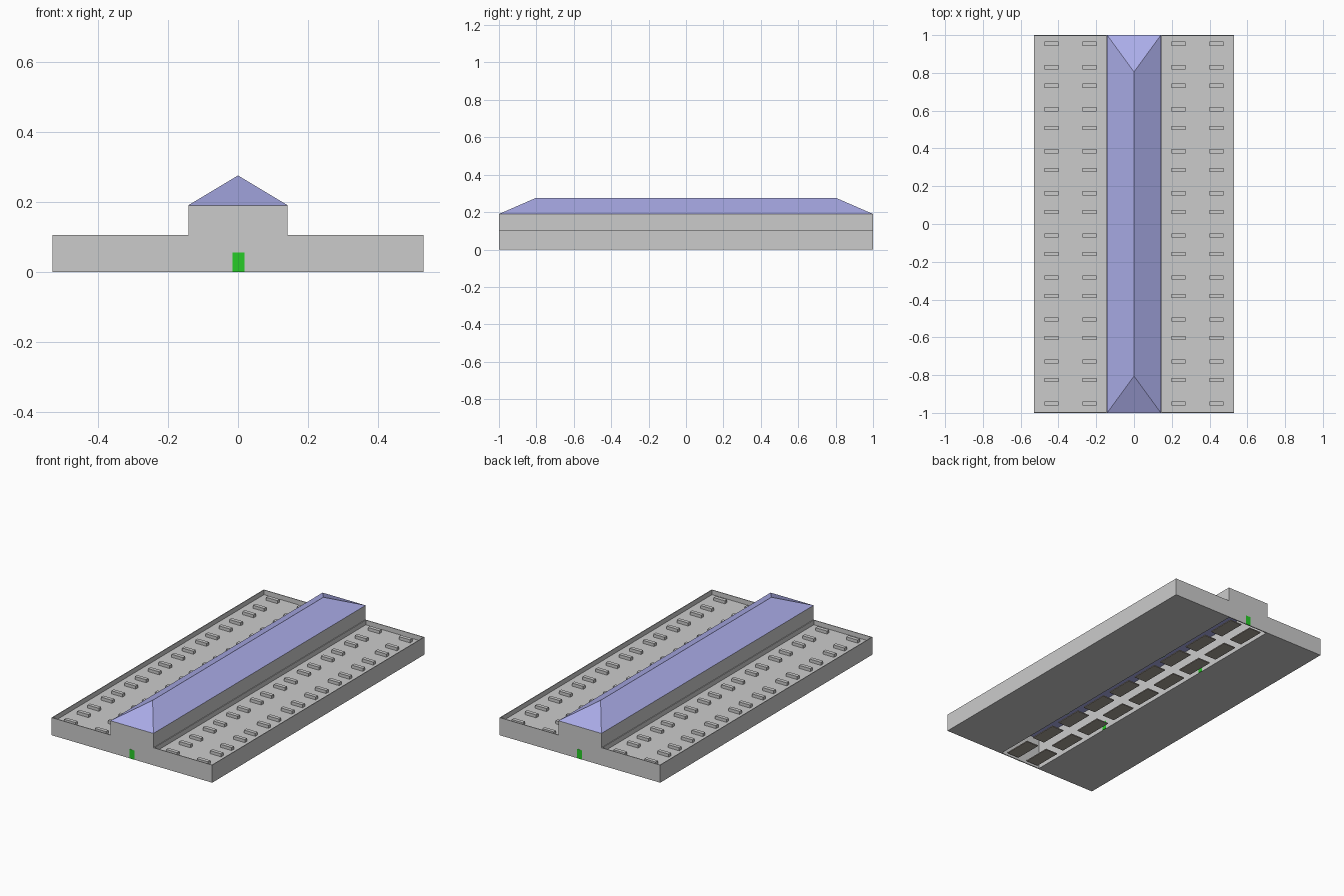
import bpy, bmesh

if "Cube" in bpy.data.objects:
    bpy.data.objects.remove(bpy.data.objects["Cube"])

HALF_L, HALF_W, NAVE = 1.0, 0.53, 0.142
WING_H, DECK, WALL_H, RIDGE = 0.105, 0.077, 0.19, 0.275
T = 0.006  # wall thickness


def material(name, color):
    m = bpy.data.materials.new(name)
    m.diffuse_color = (*color, 1)
    m.use_nodes = True
    m.node_tree.nodes["Principled BSDF"].inputs["Base Color"].default_value = m.diffuse_color
    return m


BLUE = material("roof_blue", (0.41, 0.42, 0.82))
GREEN = material("door_green", (0.02, 0.6, 0.02))
BROWN = material("floor_brown", (0.4, 0.36, 0.32))


def finish(name, bm, mat=None):
    bmesh.ops.recalc_face_normals(bm, faces=bm.faces)
    me = bpy.data.meshes.new(name)
    bm.to_mesh(me)
    bm.free()
    ob = bpy.data.objects.new(name, me)
    bpy.context.collection.objects.link(ob)
    if mat:
        me.materials.append(mat)
    return ob


def add_box(bm, x0, x1, y0, y1, z0, z1):
    verts = bmesh.ops.create_cube(bm, size=1)["verts"]
    for v in verts:
        v.co = (x1 if v.co.x > 0 else x0,
                y1 if v.co.y > 0 else y0,
                z1 if v.co.z > 0 else z0)
    return verts


def boxes(name, items, mat=None):
    bm = bmesh.new()
    for item in items:
        add_box(bm, *item)
    return finish(name, bm, mat)


# Side wings: closed blocks with a sunken roof deck behind a thin parapet
for side, label in ((-1, "left"), (1, "right")):
    x0, x1 = sorted((side * NAVE, side * HALF_W))
    bm = bmesh.new()
    add_box(bm, x0, x1, -HALF_L, HALF_L, 0, WING_H)
    top = [f for f in bm.faces if f.calc_center_median().z > WING_H - 1e-4]
    bmesh.ops.inset_region(bm, faces=top, thickness=T)
    inner = bmesh.ops.extrude_face_region(bm, geom=top)["geom"]
    for v in inner:
        if isinstance(v, bmesh.types.BMVert):
            v.co.z = DECK
    bmesh.ops.delete(bm, geom=top, context="FACES")
    finish(label + "_wing", bm)

    # Roof vents: nine bays with a pair of rows in each
    vents = []
    for bay in range(9):
        for start in (0.954, 0.83):
            y = start - 0.2225 * bay
            for cx in (0.235, 0.438):
                x = side * cx
                vents.append((x - 0.037, x + 0.037, y - 0.011, y + 0.011,
                              DECK - 0.002, DECK + 0.018))
    boxes(label + "_roof_vents", vents)

# Central hall: hollow, open underneath
boxes("hall_walls", [
    (-NAVE, -NAVE + T, -HALF_L, HALF_L, 0, WALL_H),
    (NAVE - T, NAVE, -HALF_L, HALF_L, 0, WALL_H),
    (-NAVE + T, NAVE - T, -HALF_L, -HALF_L + T, 0, WALL_H),
    (-NAVE + T, NAVE - T, HALF_L - T, HALF_L, 0, WALL_H)])

# Hipped roof: a box whose top is collapsed to a ridge
bm = bmesh.new()
for v in add_box(bm, -NAVE, NAVE, -HALF_L, HALF_L, WALL_H, RIDGE):
    if v.co.z > WALL_H + 0.01:
        v.co.x = 0
        v.co.y *= 0.805
bmesh.ops.remove_doubles(bm, verts=bm.verts, dist=1e-4)
finish("hall_roof", bm, BLUE)

# Doors at both ends and to the wings
boxes("end_doors", [(-0.015, 0.018, s * HALF_L - 0.001, s * HALF_L + 0.001, 0, 0.055)
                    for s in (-1, 1)], GREEN)
boxes("inner_doors", [(s * 0.135 - 0.002, s * 0.135 + 0.002, y - 0.015, y + 0.015, 0, 0.05)
                      for s in (-1, 1) for y in (-0.42, 0.42)], GREEN)

# Broken rows of floor panels along the hall
boxes("floor_panels", [(s * 0.07 - 0.04, s * 0.07 + 0.04, y - 0.085, y + 0.085, 0, 0.006)
                       for s in (-1, 1) for y in [-0.89 + 0.2225 * i for i in range(9)]], BROWN)
